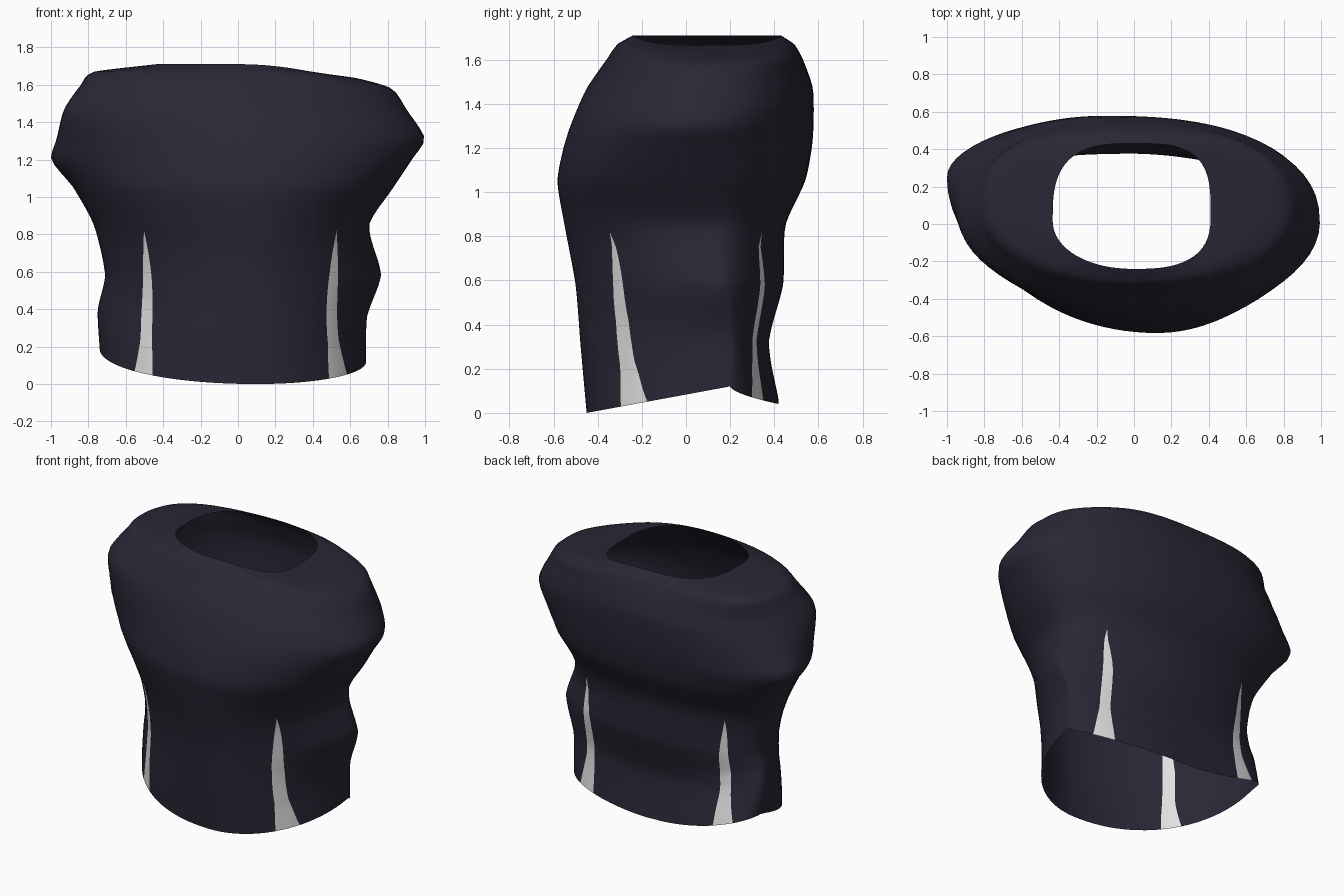
import bpy, bmesh, math

if "Cube" in bpy.data.objects:
    bpy.data.objects.remove(bpy.data.objects["Cube"])

# Cross-section levels: z, left x/y, right x/y, front x/y, back x/y
LEVELS = [
    (0.00, -.74, .22, .685, .20, .10, -.45, .00, .42),
    (0.30, -.75, .22, .69, .20, .10, -.477, .00, .375),
    (0.58, -.71, .18, .765, .17, .10, -.50, .00, .44),
    (0.85, -.77, .17, .70, .12, .10, -.55, -.05, .45),
    (1.05, -.88, .22, .83, .04, .12, -.583, -.10, .54),
    (1.20, -1.0, .25, .93, .00, .12, -.555, -.13, .57),
    (1.31, -.97, .16, 1.0, .00, .12, -.52, -.15, .578),
    (1.47, -.93, .03, .90, .06, .05, -.45, -.15, .575),
    (1.60, -.84, .08, .81, .08, .00, -.36, -.10, .53),
    (1.67, -.77, .10, .63, .08, .00, -.31, -.05, .49),
    (1.71, -.435, .02, .41, .05, .00, -.24, .00, .43),
]
STRIPE_TOP = 0.82


def interp(z):
    """Smooth (Hermite) interpolation of the level table, slightly tightened."""
    i = 0
    while i < len(LEVELS) - 2 and z > LEVELS[i + 1][0]:
        i += 1
    a, b = LEVELS[i], LEVELS[i + 1]
    p, q = LEVELS[max(i - 1, 0)], LEVELS[min(i + 2, len(LEVELS) - 1)]
    h = b[0] - a[0]
    t = (z - a[0]) / h
    out = []
    for k in range(1, 9):
        m0 = (b[k] - p[k]) / (b[0] - p[0]) * h
        m1 = (q[k] - a[k]) / (q[0] - a[0]) * h
        curve = ((2*t**3 - 3*t*t + 1) * a[k] + (t**3 - 2*t*t + t) * m0
                 + (3*t*t - 2*t**3) * b[k] + (t**3 - t*t) * m1)
        line = a[k] + (b[k] - a[k]) * t
        out.append(.6 * curve + .4 * line)
    return out


def broad(z, k):
    """Side reach averaged over height, so pinches stay near the side."""
    w = min(.22, z, max(0, 1.5 - z))
    return sum(interp(z + w * d / 3)[k] for d in range(-3, 4)) / 7


def stripe_edges(z, side, back):
    """Outer and inner |x| of the tapering stripe at height z."""
    u = min(z / STRIPE_TOP, 1)
    if back:
        mid, bow = (.55 if side < 0 else .51), .08
        half = .036 * (1 - u**4) + .03 * max(0, 1 - z / .25)
    else:
        mid, bow = (.505 if side < 0 else .535), (.08 if side < 0 else .13)
        half = .03 * (1 - u**4) + .018 * max(0, 1 - z / .2)
    mid += bow * u * (u - 1)
    return mid + half, mid - half


def quadrant(z, side, back):
    """Points from the side to the front or back centre, with stripe columns."""
    xl, yl, xr, yr, xf, yf, xb, yb = interp(z)
    xs, ys = (xl, yl) if side < 0 else (xr, yr)
    xw = broad(z, 0 if side < 0 else 2)
    xc, yc = (xb, yb) if back else (xf, yf)
    # Squareness of the corner: fuller at the hem, chest and neckline
    neck = max(0, (z - 1.55) / .16)
    chest = min(max((z - .75) / .3, 0), 1)
    hem_n = max(0, 1 - z / .4)
    if back and side < 0:
        n = 2.0 + 1.6 * hem_n + .1 * chest + .9 * neck
    elif back:
        n = 1.7 + .7 * chest + .9 * neck
    else:
        n = 1.8 + .25 * hem_n + .2 * chest + (.1 if side < 0 else .7) * neck

    def angle(x):
        f = min(max((side * x - xc) / (xw - xc), .02), .98)
        return math.acos(f ** (n / 2))

    grow = 1 if z < 1.3 else min(abs(xs) / .95, 1)
    ta, tb = (angle(x * grow) for x in stripe_edges(z, side, back))
    ts = [ta * i / 10 for i in range(10)] + [ta, (ta + tb) / 2]
    ts += [tb + (math.pi / 2 - tb) * i / 12 for i in range(13)]
    pts = []
    for t in ts:
        c, s = max(math.cos(t), 0) ** (2 / n), math.sin(t) ** (2 / n)
        x, y = xc + (xw - xc) * c + (xs - xw) * c ** 5, ys + (yc - ys) * s
        # Raised hem at the sides, dipped neckline on the right
        hs = .19 if side < 0 else .12
        hem = hs + (.04 - hs) * s ** .6 if back else hs * (1 - s)
        if back and side < 0:
            hem = .04 + .16 * c ** 2
        dz = hem * max(0, 1 - z / .6)
        if z > 1.55 and side > 0:
            dz -= .045 * c * c * (z - 1.55) / .16
        pts.append((x, y, z + dz))
    return pts


def ring(z):
    fr, br = quadrant(z, 1, False), quadrant(z, 1, True)
    bl, fl = quadrant(z, -1, True), quadrant(z, -1, False)
    return fr[::-1][:-1] + br[:-1] + bl[::-1][:-1] + fl[:-1]


def material(name, rgb):
    m = bpy.data.materials.new(name)
    m.diffuse_color = (*rgb, 1)
    m.use_nodes = True
    m.node_tree.nodes["Principled BSDF"].inputs["Base Color"].default_value = m.diffuse_color
    return m


# Garment body: open at the hem and the neck
zs = [STRIPE_TOP * i / 24 for i in range(25)]
zs += [STRIPE_TOP + (1.6 - STRIPE_TOP) * i / 20 for i in range(1, 21)]
zs += [1.62, 1.64, 1.655, 1.67, 1.68, 1.69, 1.70, 1.71]
bm = bmesh.new()
rows = [[bm.verts.new(p) for p in ring(z)] for z in zs]
N = len(rows[0])
Q = N // 4
for j in range(len(rows) - 1):
    for i in range(N):
        k = (i + 1) % N
        f = bm.faces.new((rows[j][i], rows[j][k], rows[j + 1][k], rows[j + 1][i]))
        f.smooth = True
        # Stripe columns sit 10 and 11 steps from each side seam
        q, r = divmod(i, Q)
        step = r if q in (1, 3) else Q - 1 - r
        f.material_index = int(step in (10, 11) and zs[j] < STRIPE_TOP - .001)
bmesh.ops.remove_doubles(bm, verts=bm.verts, dist=1e-5)
mesh = bpy.data.meshes.new("shirt_body")
bm.to_mesh(mesh)
bm.free()
mesh.materials.append(material("dark navy cloth", (.022, .020, .036)))
mesh.materials.append(material("pale grey stripe", (.75, .77, .76)))
body = bpy.data.objects.new("shirt_body", mesh)
bpy.context.collection.objects.link(body)
